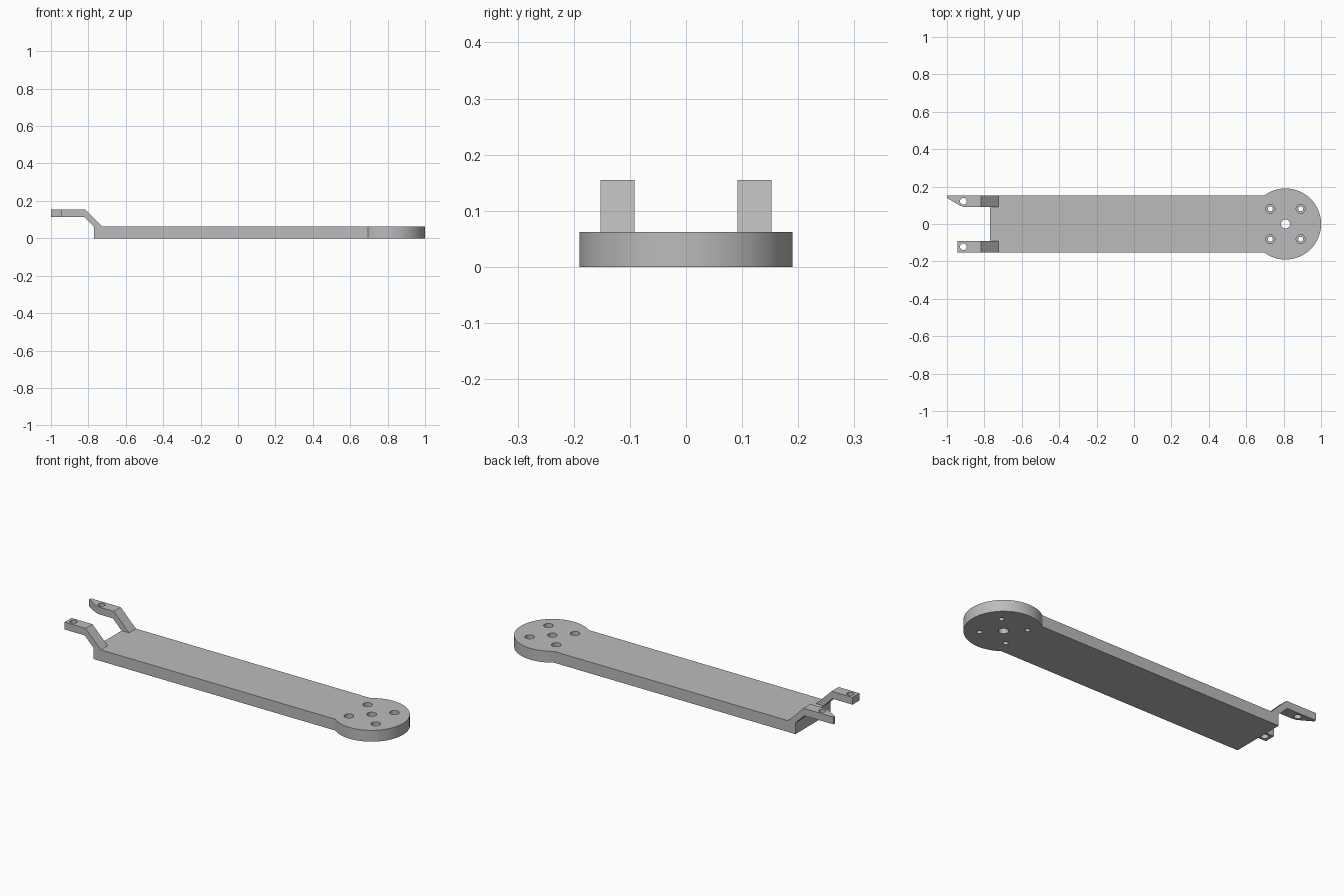
import bpy, bmesh, math
from mathutils import Vector

default = bpy.data.objects.get("Cube")
if default:
    bpy.data.objects.remove(default, do_unlink=True)

grey = bpy.data.materials.new("plain grey")
grey.use_nodes = True
grey.diffuse_color = (0.5, 0.5, 0.5, 1)
grey.node_tree.nodes["Principled BSDF"].inputs["Base Color"].default_value = (0.5, 0.5, 0.5, 1)

THICK = 0.062
HALF = 0.152
DISC_X, DISC_R = 0.81, 0.19


def prism(name, points, direction):
    """Extrude a closed outline of 3D points along a direction."""
    bm = bmesh.new()
    face = bm.faces.new([bm.verts.new(p) for p in points])
    grown = bmesh.ops.extrude_face_region(bm, geom=[face])
    bmesh.ops.translate(bm, vec=Vector(direction),
                        verts=[v for v in grown["geom"] if isinstance(v, bmesh.types.BMVert)])
    bmesh.ops.recalc_face_normals(bm, faces=bm.faces)
    mesh = bpy.data.meshes.new(name)
    bm.to_mesh(mesh)
    bm.free()
    mesh.materials.append(grey)
    ob = bpy.data.objects.new(name, mesh)
    bpy.context.collection.objects.link(ob)
    return ob


def drill(x, y, radius, low, high):
    ring = [(x + radius * math.cos(a), y + radius * math.sin(a), low)
            for a in (2 * math.pi * i / 32 for i in range(32))]
    return prism("cutter", ring, (0, 0, high - low))


def cut(ob, cutters):
    """Subtract the cutters, apply, then discard them."""
    bpy.context.view_layer.objects.active = ob
    for c in cutters:
        mod = ob.modifiers.new("cut", "BOOLEAN")
        mod.operation, mod.solver, mod.object = "DIFFERENCE", "EXACT", c
        bpy.ops.object.modifier_apply(modifier=mod.name)
        bpy.data.objects.remove(c, do_unlink=True)


def finish(ob):
    bpy.ops.object.select_all(action="DESELECT")
    ob.select_set(True)
    bpy.context.view_layer.objects.active = ob
    bpy.ops.object.shade_smooth_by_angle(angle=math.radians(30))


# Arm plate: straight bar running into a round end
start = math.pi - math.asin(HALF / DISC_R)
outline = [(-0.77, HALF, 0), (-0.77, -HALF, 0)]
for i in range(73):
    a = -start + 2 * start * i / 72
    outline.append((DISC_X + DISC_R * math.cos(a), DISC_R * math.sin(a), 0))
plate = prism("arm_plate", outline, (0, 0, THICK))

# Central hole and four counterbored screw holes
holes = [drill(DISC_X, 0, 0.024, -0.1, 0.1)]
for sx in (-1, 1):
    for sy in (-1, 1):
        x, y = DISC_X + sx * 0.081, sy * 0.081
        holes += [drill(x, y, 0.013, -0.1, 0.1), drill(x, y, 0.024, 0.035, 0.1)]
cut(plate, holes)
finish(plate)


# Raised prongs: sloped riser then a flat drilled tab
def prong(name, y, tip):
    side = [(-0.77, THICK), (-0.725, THICK), (-0.818, 0.155),
            (tip, 0.155), (tip, 0.115), (-0.823, 0.115)]
    ob = prism(name, [(x, y, z) for x, z in side], (0, 0.06, 0))
    cut(ob, [drill(-0.912, y + 0.03, 0.018, 0, 0.3)])
    return ob


front_prong = prong("front_prong", -HALF, -0.945)
finish(front_prong)

# The longer rear prong has a tapered tip
rear_prong = prong("rear_prong", HALF - 0.06, -1.0)
wedge = [(-1.1, 0.05, 0), (-0.9, 0.05, 0), (-0.91, 0.092, 0),
         (-0.93, 0.098, 0), (-1.0, 0.139, 0), (-1.1, 0.198, 0)]
cut(rear_prong, [prism("cutter", wedge, (0, 0, 0.3))])
finish(rear_prong)
